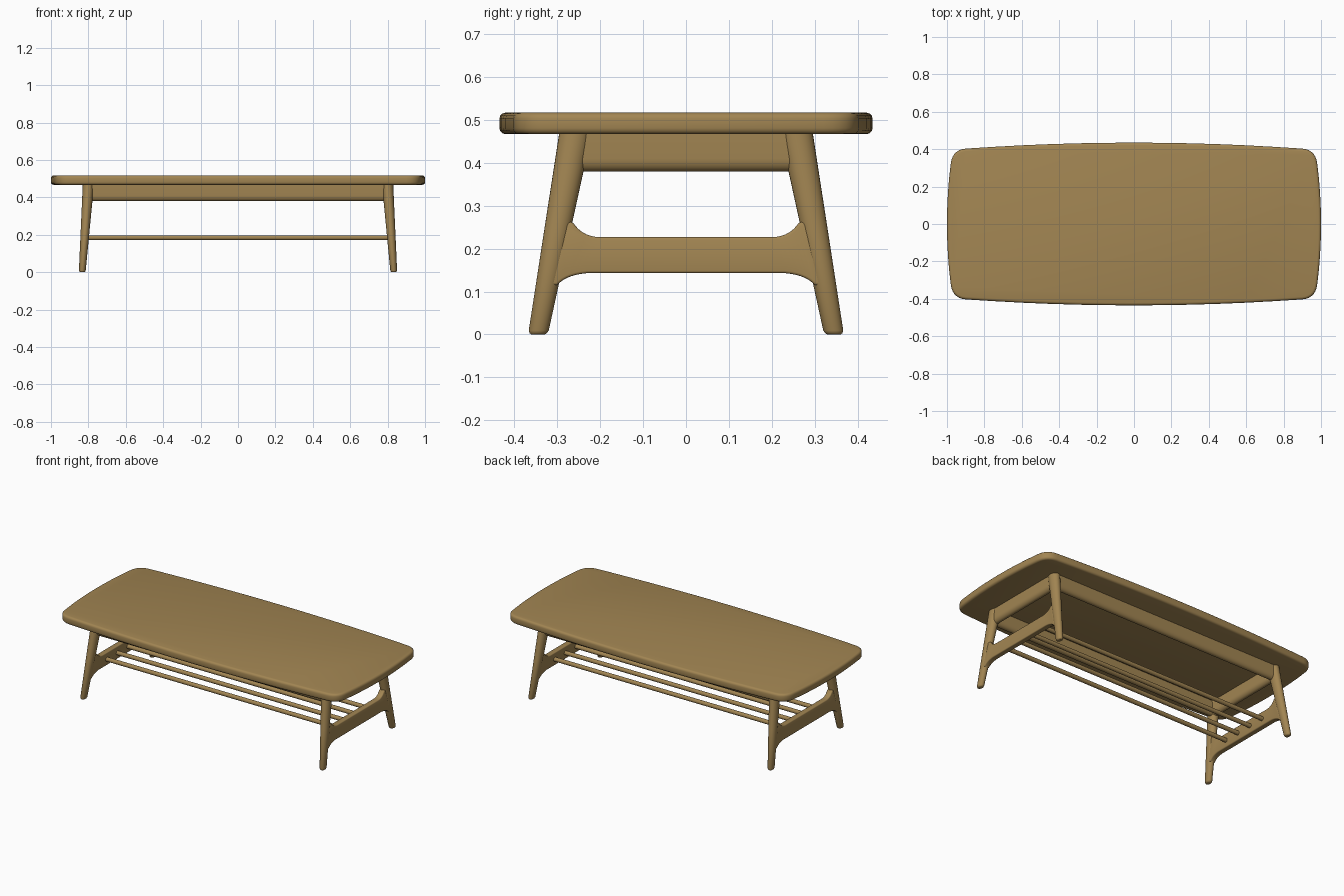
import bpy
import bmesh
import math
from mathutils import Vector

cube = bpy.data.objects.get("Cube")
if cube:
    bpy.data.objects.remove(cube, do_unlink=True)

wood = bpy.data.materials.new("oiled wood")
wood.use_nodes = True
wood.diffuse_color = (0.36, 0.235, 0.085, 1)
wood.node_tree.nodes["Principled BSDF"].inputs["Base Color"].default_value = wood.diffuse_color

TOP_Z = 0.467                                   # underside of the table top
FOOT, HEAD = Vector((0.833, 0.345)), Vector((0.80, 0.258))


def leg_centre(z):
    return FOOT.lerp(HEAD, z / TOP_Z)


def skin(name, rings, bevel=0.0):
    """Join equal rings of points into a closed solid, with optional rounded edges."""
    bm = bmesh.new()
    loops = [[bm.verts.new(p) for p in ring] for ring in rings]
    n = len(loops[0])
    for a, b in zip(loops, loops[1:]):
        for i in range(n):
            j = (i + 1) % n
            bm.faces.new((a[i], a[j], b[j], b[i]))
    bm.faces.new(loops[0])
    bm.faces.new(loops[-1])
    bmesh.ops.recalc_face_normals(bm, faces=bm.faces)
    if bevel:
        sharp = [e for e in bm.edges if e.calc_face_angle(0) > math.radians(50)]
        bmesh.ops.bevel(bm, geom=sharp, offset=bevel, segments=3, profile=0.5,
                        affect='EDGES', clamp_overlap=True)
    mesh = bpy.data.meshes.new(name)
    bm.to_mesh(mesh)
    bm.free()
    mesh.shade_smooth()
    mesh.set_sharp_from_angle(angle=math.radians(40))
    mesh.materials.append(wood)
    obj = bpy.data.objects.new(name, mesh)
    bpy.context.collection.objects.link(obj)
    return obj


def curve(a, c, b, steps=7):
    """Points on a quadratic curve from a to b, pulled towards c."""
    a, b, c = Vector(a), Vector(b), Vector(c)
    return [a.lerp(c, i / steps).lerp(c.lerp(b, i / steps), i / steps) for i in range(steps + 1)]


def ellipse(cx, cy, rx, ry, z, n=24):
    return [(cx + rx * math.cos(t), cy + ry * math.sin(t), z)
            for t in (2 * math.pi * i / n for i in range(n))]


# Table top: bowed sides with rounded corners
quarter = [Vector((1 - 0.19 * y * y, y)) for y in (0, 0.08, 0.16, 0.24)]
quarter += curve((0.98, 0.32), (0.972, 0.397), (0.90, 0.403))
quarter += [Vector((x, 0.435 - 0.04 * x * x)) for x in (0.75, 0.6, 0.45, 0.3, 0.15, 0)]
half = quarter + [Vector((-p.x, p.y)) for p in reversed(quarter[:-1])]
outline = half + [Vector((p.x, -p.y)) for p in reversed(half[1:-1])]
skin("table_top", [[(p.x, p.y, z) for p in outline] for z in (TOP_Z, 0.517)], 0.014)

# Splayed, tapered round legs
for sx, side in ((1, "left"), (-1, "right")):
    for sy, end in ((-1, "front"), (1, "back")):
        rings = []
        for z, shrink in ((0, 0.007), (0.003, 0.003), (0.009, 0), (0.24, 0), (TOP_Z + 0.01, 0)):
            c, t = leg_centre(z), z / TOP_Z
            rings.append(ellipse(sx * c.x, sy * c.y, 0.018 + 0.012 * t - shrink,
                                 0.023 + 0.015 * t - shrink, z))
        skin(f"{end}_{side}_leg", rings)

# End stretchers, flaring into the legs
edge = curve((0.20, 0.227), (0.242, 0.227), (0.264, 0.262))
edge += [Vector((0.297, 0.262)), Vector((0.322, 0.115))]
edge += curve((0.30, 0.115), (0.28, 0.139), (0.23, 0.143))
board = edge + [Vector((-p.x, p.y)) for p in reversed(edge)]
for sx, side in ((1, "left"), (-1, "right")):
    skin(f"{side}_stretcher",
         [[(sx * (leg_centre(p.y).x + d), p.x, p.y) for p in board] for d in (-0.018, 0.018)],
         0.006)

# Aprons with a rounded lower edge
section = [(0.022, TOP_Z + 0.005)]
section += [(0.022 * math.cos(t), 0.41 - 0.03 * math.sin(t))
            for t in (math.pi * i / 12 for i in range(13))]
section += [(-0.022, TOP_Z + 0.005)]
for s, end, side in ((-1, "front", "right"), (1, "back", "left")):
    skin(f"{end}_apron", [[(x, s * 0.264 + o, z) for o, z in section] for x in (-0.80, 0.80)])
    skin(f"{side}_apron", [[(s * 0.80 + o, y, z) for o, z in section] for y in (-0.262, 0.262)])

# Rack of round rods between the stretchers
for i in range(4):
    y = (i - 1.5) * 0.105
    skin(f"rack_rod_{i + 1}",
         [[(x, py, pz) for py, pz, _ in ellipse(y, 0.184, 0.013, 0.013, 0, 16)]
          for x in (-0.815, 0.815)])
